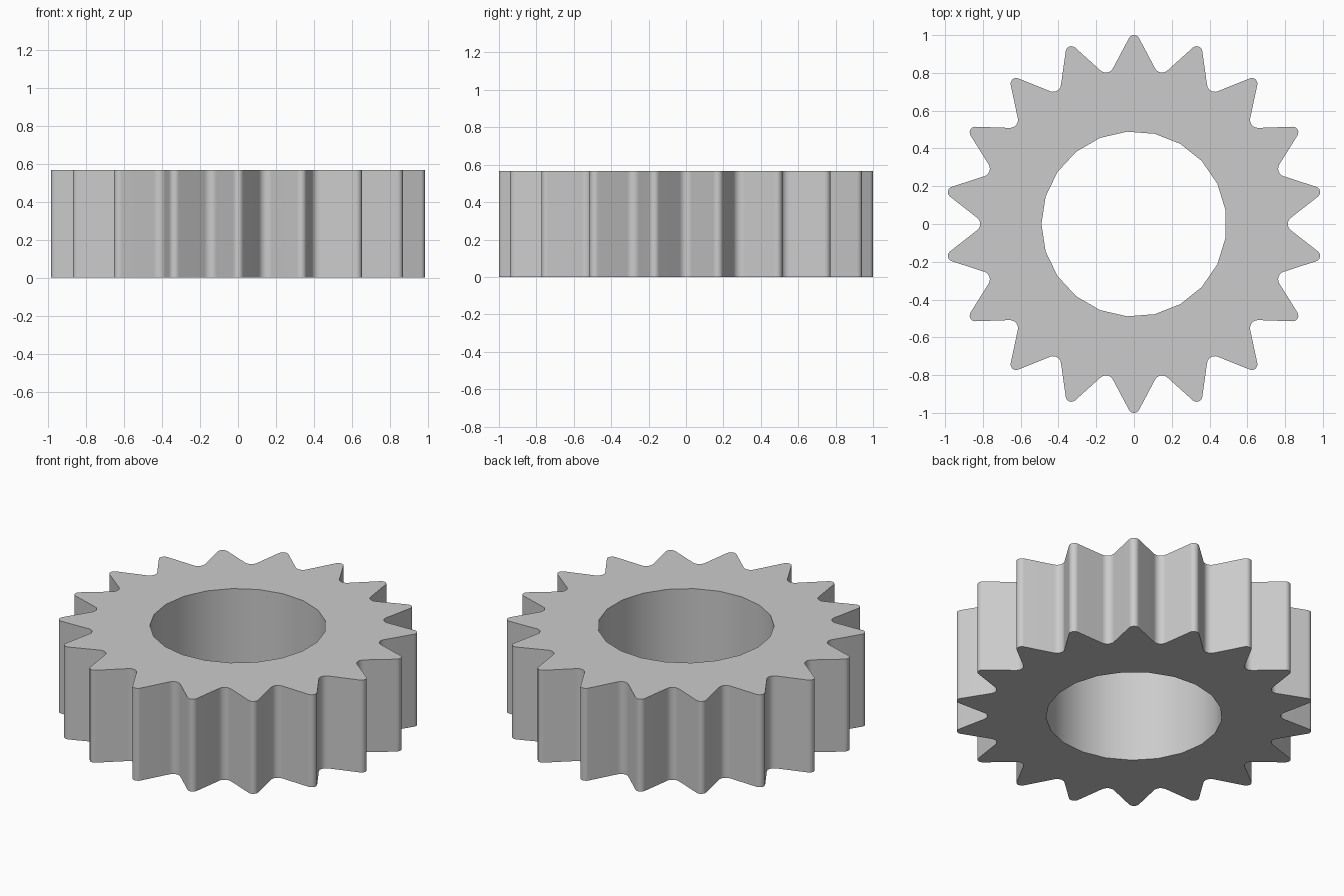
import bpy, bmesh, math
from mathutils import Vector

if "Cube" in bpy.data.objects:
    bpy.data.objects.remove(bpy.data.objects["Cube"])

TEETH, HEIGHT = 18, 0.567
BORE_R, BORE_SIDES = 0.49, 21
TIP_R, ROOT_R = 0.03, 0.042      # rounding of tooth tips and valleys
FLANK = math.radians(28)         # half angle of a tooth
HALF = math.pi / TEETH           # half of the tooth pitch
STEPS = 6


def polar(r, a):
    return Vector((r * math.cos(a), r * math.sin(a)))


def arc(centre, r, a0, a1):
    return [centre + polar(r, a0 + (a1 - a0) * i / STEPS) for i in range(STEPS + 1)]


def gear_outline():
    # Flank lines meet at a sharp apex and a sharp valley, then both get rounded
    apex = 1 + TIP_R * (1 / math.sin(FLANK) - 1)
    valley = apex * math.sin(FLANK) / math.sin(FLANK + HALF)
    root_mid = valley + ROOT_R / math.sin(FLANK + HALF)
    tip_sweep = math.pi / 2 - FLANK
    root_sweep = math.pi / 2 - FLANK - HALF
    points = []
    for i in range(TEETH):
        a = math.pi / 2 + 2 * HALF * i
        b = a + HALF
        points += arc(polar(1 - TIP_R, a), TIP_R, a - tip_sweep, a + tip_sweep)
        points += arc(polar(root_mid, b), ROOT_R,
                      b + math.pi + root_sweep, b + math.pi - root_sweep)
    return points


def add_loop(bm, points):
    verts = [bm.verts.new((p.x, p.y, 0)) for p in points]
    return [bm.edges.new((v, verts[(i + 1) % len(verts)])) for i, v in enumerate(verts)]


# Gear ring: flat outline with a bore, extruded upward
bm = bmesh.new()
edges = add_loop(bm, gear_outline())
edges += add_loop(bm, [polar(BORE_R, math.pi + math.tau * i / BORE_SIDES)
                       for i in range(BORE_SIDES)])
bmesh.ops.triangle_fill(bm, use_beauty=True, use_dissolve=False, edges=edges)
top = bmesh.ops.extrude_face_region(bm, geom=bm.faces[:], use_keep_orig=True)
bmesh.ops.translate(bm, vec=(0, 0, HEIGHT),
                    verts=[g for g in top["geom"] if isinstance(g, bmesh.types.BMVert)])
bmesh.ops.recalc_face_normals(bm, faces=bm.faces[:])
mesh = bpy.data.meshes.new("gear_ring")
bm.to_mesh(mesh)
bm.free()
gear = bpy.data.objects.new("gear_ring", mesh)
bpy.context.collection.objects.link(gear)

# Plain grey metal
grey = bpy.data.materials.new("grey")
grey.use_nodes = True
colour = (0.6, 0.6, 0.6, 1)
grey.diffuse_color = colour
grey.node_tree.nodes["Principled BSDF"].inputs["Base Color"].default_value = colour
mesh.materials.append(grey)

# Smooth roundings, sharp rims
bpy.ops.object.select_all(action='DESELECT')
gear.select_set(True)
bpy.context.view_layer.objects.active = gear
bpy.ops.object.shade_smooth_by_angle(angle=math.radians(30))
